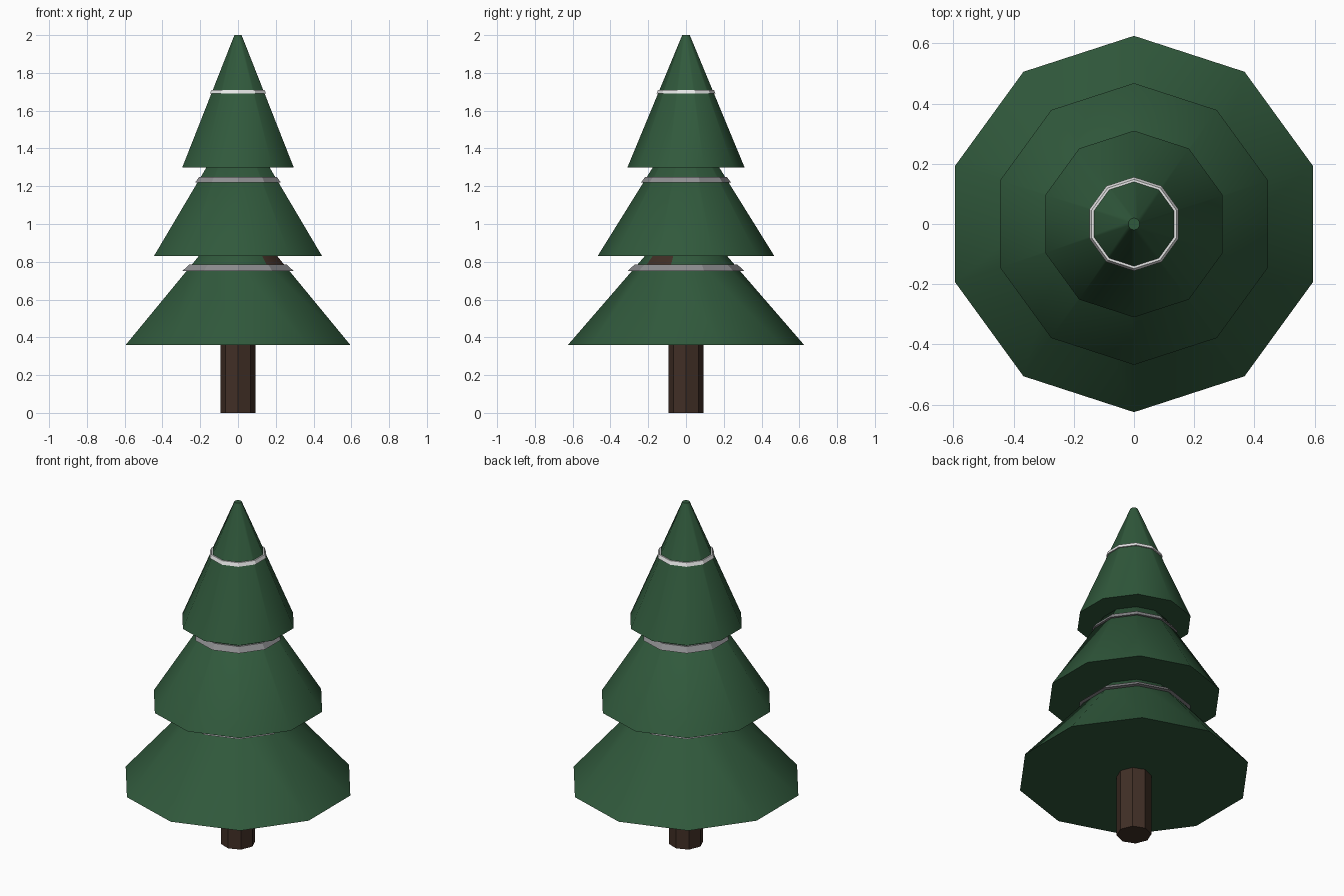
import bpy, bmesh, math

if "Cube" in bpy.data.objects:
    bpy.data.objects.remove(bpy.data.objects["Cube"])


def material(name, rgb):
    m = bpy.data.materials.new(name)
    m.diffuse_color = (*rgb, 1)
    m.use_nodes = True
    m.node_tree.nodes["Principled BSDF"].inputs["Base Color"].default_value = m.diffuse_color
    return m


GREEN = material("pine_green", (0.03, 0.1, 0.045))
BROWN = material("bark_brown", (0.052, 0.028, 0.019))
WHITE = material("snow_white", (0.8, 0.8, 0.8))
GREY = material("shaded_grey", (0.27, 0.27, 0.28))


def lathe(name, profile, sides, mats, smooth=None, closed=False):
    """Spin (radius, z) points into a faceted solid with a corner on the +y axis."""
    bm = bmesh.new()
    rings = []
    for r, z in profile:
        rings.append([bm.verts.new((r * math.sin(2 * math.pi * i / sides),
                                    r * math.cos(2 * math.pi * i / sides), z))
                      for i in range(sides)])
    pairs = list(zip(rings, rings[1:]))
    if closed:
        pairs.append((rings[-1], rings[0]))
    else:
        bm.faces.new(rings[0])
        bm.faces.new(rings[-1])
    for a, b in pairs:
        for i in range(sides):
            j = (i + 1) % sides
            bm.faces.new((a[i], a[j], b[j], b[i]))
    bmesh.ops.recalc_face_normals(bm, faces=bm.faces)
    me = bpy.data.meshes.new(name)
    bm.to_mesh(me)
    bm.free()
    ob = bpy.data.objects.new(name, me)
    bpy.context.collection.objects.link(ob)
    for m in mats:
        me.materials.append(m)
    if smooth:
        bpy.ops.object.select_all(action='DESELECT')
        ob.select_set(True)
        bpy.context.view_layer.objects.active = ob
        bpy.ops.object.shade_smooth_by_angle(angle=math.radians(smooth))
    return ob


# Trunk
lathe("trunk", [(0.093, 0), (0.093, 0.45)], 8, [BROWN])

# Foliage tiers, each a ten-sided cone
lower = lathe("lower_foliage", [(0.625, 0.36), (0.257, 0.785), (0.03, 1.05)],
              10, [GREEN, BROWN], 60)
lathe("middle_foliage", [(0.468, 0.83), (0.02, 1.55)], 10, [GREEN], 60)
lathe("upper_foliage", [(0.31, 1.3), (0.02, 2.0)], 10, [GREEN], 60)

# Single bark-coloured facet above the lower band, on the front right
for p in lower.data.polygons:
    c = p.center
    if 0.785 < c.z < 1.04 and abs(math.atan2(c.y, c.x) + math.radians(36)) < 0.1:
        p.material_index = 1

# Garland bands: thin sloping collars around each tier
for name, z0, z1, r0, r1, mat in (
        ("lower_band", 0.75, 0.785, 0.311, 0.272, GREY),
        ("middle_band", 1.22, 1.25, 0.238, 0.216, GREY),
        ("upper_band", 1.69, 1.71, 0.156, 0.148, WHITE)):
    lathe(name, [(r0, z0), (r1, z1), (r1 - 0.03, z1), (r0 - 0.05, z0)],
          10, [mat], closed=True)
